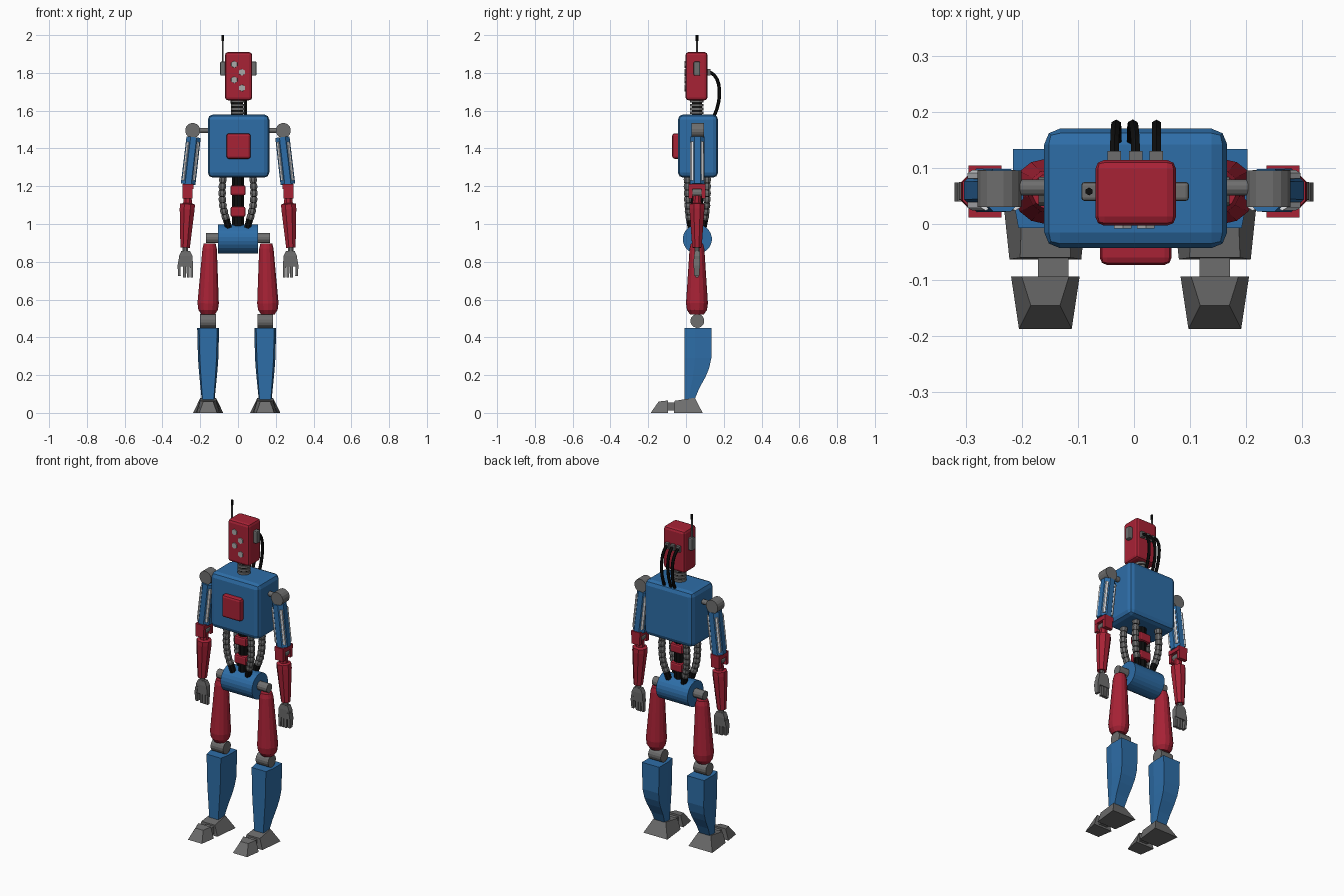
import bpy, bmesh, math
from mathutils import Vector as V

if "Cube" in bpy.data.objects:
    bpy.data.objects.remove(bpy.data.objects["Cube"])


def mat(name, r, g, b):
    m = bpy.data.materials.new(name)
    m.diffuse_color = (r, g, b, 1)
    m.use_nodes = True
    m.node_tree.nodes["Principled BSDF"].inputs["Base Color"].default_value = m.diffuse_color
    return m


BLUE = mat("blue paint", .027, .155, .39)
RED = mat("red paint", .39, .016, .036)
GREY = mat("grey metal", .155, .155, .155)
LIGHT = mat("light metal", .40, .40, .40)
WHITE = mat("white rod", .75, .77, .80)
BLACK = mat("black rubber", .004, .004, .004)
Y = .058   # depth of the body axis


def finish(name, bm, m, mirror=False, shift=0.0):
    bmesh.ops.recalc_face_normals(bm, faces=bm.faces)
    me = bpy.data.meshes.new(name)
    bm.to_mesh(me)
    bm.free()
    me.materials.append(m)
    ob = bpy.data.objects.new(name, me)
    ob.location.x = shift
    bpy.context.collection.objects.link(ob)
    if mirror:
        ob.modifiers.new("mirror", 'MIRROR').use_mirror_merge = False
    return ob


def loft(name, sections, m, mirror=False, shift=0.0):
    """Skin a row of closed sections and cap both ends."""
    bm = bmesh.new()
    rings = [[bm.verts.new(p) for p in s] for s in sections]
    n = len(rings[0])
    for a, b in zip(rings, rings[1:]):
        for i in range(n):
            j = (i + 1) % n
            bm.faces.new((a[i], a[j], b[j], b[i]))
    bm.faces.new(rings[0][::-1])
    bm.faces.new(rings[-1])
    return finish(name, bm, m, mirror, shift)


def tube(name, path, radii, m, sides=8, mirror=False, shift=0.0):
    """Round section swept along a path, with one radius per point."""
    path = [V(p) for p in path]
    sections = []
    for i, (p, r) in enumerate(zip(path, radii)):
        t = (path[min(i + 1, len(path) - 1)] - path[max(i - 1, 0)]).normalized()
        ref = V((0, 1, 0)) if abs(t.x) > .9 else V((1, 0, 0))
        v = t.cross(ref).normalized()
        u = v.cross(t)
        ang = [math.tau * (k + .5) / sides for k in range(sides)]
        sections.append([p + r * (math.cos(a) * u + math.sin(a) * v) for a in ang])
    return loft(name, sections, m, mirror, shift)


def box(name, lo, hi, m, bevel=0.0, mirror=False):
    bm = bmesh.new()
    bmesh.ops.create_cube(bm, size=1)
    for v in bm.verts:
        v.co = [(a + b) / 2 + c * (b - a) for a, b, c in zip(lo, hi, v.co)]
    if bevel:
        bmesh.ops.bevel(bm, geom=bm.edges[:], offset=bevel, segments=2,
                        profile=.5, affect='EDGES')
    return finish(name, bm, m, mirror)


def rect(x0, x1, y0, y1, z):
    return [(x0, y0, z), (x1, y0, z), (x1, y1, z), (x0, y1, z)]


def bezier(a, b, c, d, n):
    a, b, c, d = V(a), V(b), V(c), V(d)
    return [a * (1 - t)**3 + 3 * b * t * (1 - t)**2 + 3 * c * t * t * (1 - t) + d * t**3
            for t in (i / n for i in range(n + 1))]


# Head, ears, face lamps and antenna
box("head", (-.069, -.003, 1.655), (.075, .114, 1.91), RED, .016)
box("left_ear", (-.094, .041, 1.785), (-.06, .075, 1.86), GREY, .006)
box("right_ear", (.066, .041, 1.785), (.098, .075, 1.86), GREY, .006)
tube("antenna", [(-.08, Y, 1.84), (-.08, Y, 1.975)], [.005, .005], GREY, 6)
tube("antenna_tip", [(-.08, Y, 1.97), (-.08, Y, 2.0)], [.007, .007], BLACK, 6)
for x, z in ((-.02, 1.845), (.021, 1.803), (-.02, 1.763), (.021, 1.72)):
    tube("face_lamp", [(x, .01, z), (x, -.008, z)], [.02, .018], LIGHT, 6)

# Ribbed neck
tube("neck_core", [(0, Y, 1.57), (0, Y, 1.67)], [.028, .028], BLACK, 12)
for i in range(4):
    z = 1.583 + i * .02
    tube("neck_ring", [(0, Y, z - .001), (0, Y, z + .013)], [.037, .037], GREY, 12)

# Cables from the back of the head down to the torso
for x, end in ((-.035, -.03), (.003, -.005), (.04, .04)):
    box("cable_socket", (x - .012, .105, 1.785), (x + .012, .13, 1.82), GREY)
    tube("head_cable", bezier((x, .115, 1.805), (x, .18, 1.80), (end, .20, 1.68),
                              (end, .148, 1.57), 9), [.009] * 10, BLACK, 6)

# Torso and chest plate
box("torso", (-.16, -.043, 1.245), (.166, .17, 1.58), BLUE, .028)
box("chest_plate", (-.061, -.073, 1.345), (.067, -.03, 1.48), RED, .013)

# Spine with red vertebrae
tube("spine", [(0, Y, .97), (0, Y, 1.26)], [.033, .033], BLACK, 10)
for z in (1.065, 1.178):
    box("vertebra", (-.04, Y - .042, z - .027), (.04, Y + .042, z + .027), RED, .01)

# Segmented waist hoses, two on each side
for y0, y1 in ((.008, .025), (.112, .092)):
    path = bezier((.078, y0, 1.255), (.09, y0, 1.15), (.085, y0, 1.07), (.05, y1, .995), 8)
    tube("waist_hose_core", path, [.015] * 9, BLACK, 8, True)
    for a, b in zip(path[:-1], path[1:-1]):
        tube("waist_hose_segment", [a.lerp(b, .06), a.lerp(b, .5), a.lerp(b, .94)],
             [.019, .022, .019], GREY, 8, True)
    tube("waist_hose_end", [path[-2], path[-1] - V((0, 0, .015))], [.02, .018], BLACK, 8, True)

# Pelvis and hips
tube("pelvis", [(-.105, .06, .92), (.105, .06, .92)], [.077, .077], BLUE, 24)
tube("hip_joint", [(.1, Y, .925), (.17, Y, .925)], [.027, .027], GREY, 12, True)

# Shoulders
tube("shoulder_axle", [(.15, .065, 1.495), (.215, .065, 1.495)], [.015, .015], GREY, 12, True)
tube("shoulder_joint", [(.24, .03, 1.495), (.24, .095, 1.495)], [.04, .04], GREY, 16, True)

# Upper arm with rods let into its slanted faces
top, low = V((.235, .06, 1.46)), V((.264, .06, 1.21))
tube("upper_arm", [top, low], [.041, .042], BLUE, 8, True)
for sx in (-1, 1):
    for sy in (-1, 1):
        o = V((sx, sy, 0)) * .0262
        tube("arm_rod", [top.lerp(low, .1) + o, top.lerp(low, .92) + o],
             [.010, .010], WHITE, 6, True)

# Elbow fork and pin
box("elbow_bridge", (.236, .012, 1.185), (.295, .104, 1.212), RED, 0, True)
for y in (.012, .082):
    box("elbow_fork", (.24, y, 1.135), (.294, y + .022, 1.19), RED, 0, True)
tube("elbow_pin", [(.266, .03, 1.165), (.266, .086, 1.165)], [.022, .022], GREY, 12, True)

# Forearm, wrist and hand
tube("forearm", [(.266, Y, 1.15), (.267, Y, 1.11), (.267, Y, 1.105), (.269, Y, 1.08),
                 (.28, Y, .875)], [.022, .025, .042, .043, .027], RED, 8, True)
tube("wrist", [(.279, Y, .89), (.279, Y, .845)], [.015, .015], GREY, 8, True)
loft("palm", [rect(.254, .3, .045, .073, .857), rect(.241, .312, .043, .075, .83),
              rect(.238, .312, .045, .073, .775)], GREY, True)
for x in (.245, .264, .283):
    loft("finger", [rect(x - .008, x + .008, .049, .069, .78),
                    rect(x - .007, x + .007, .049, .067, .718)], GREY, True)
loft("thumb", [rect(.3, .314, .04, .074, .815), rect(.305, .32, .04, .074, .78),
               rect(.303, .317, .044, .07, .725)], GREY, True)

# Thighs and knees
tube("thigh", [(.158, Y, .52), (.158, Y, .545), (.158, Y, .58), (.15, Y, .87), (.15, Y, .897)],
     [.036, .053, .058, .039, .032], RED, 14, True)
tube("knee_joint", [(.109, .06, .487), (.193, .06, .487)], [.037, .037], GREY, 16, True, -.007)

# Shins: flat front, calf curving in towards the ankle
C = .151
shin = []
for z, back, wf, wb in ((.07, .045, .03, .034), (.13, .07, .034, .04), (.19, .103, .038, .046),
                        (.235, .122, .041, .05), (.29, .134, .044, .054), (.45, .134, .048, .058)):
    shin.append([(C - wf, -.007, z), (C + wf, -.007, z), (C + wb, back * .35, z),
                 (C + wb, back, z), (C - wb, back, z), (C - wb, back * .35, z)])
loft("shin", shin, BLUE, True, -.007)

# Feet: heel block, link and toe block
loft("heel", [
    [(C - .064, -.063, 0), (C + .064, -.063, 0), (C + .08, .088, 0), (C - .08, .088, 0)],
    [(C - .045, -.06, .064), (C + .045, -.06, .064), (C + .041, -.005, .08), (C - .041, -.005, .08)],
    [(C - .043, -.01, .079), (C + .043, -.01, .079), (C + .041, .047, .08), (C - .041, .047, .08)],
][:1] + [[(C - .045, -.06, .064), (C + .045, -.06, .064),
          (C + .041, .047, .08), (C - .041, .047, .08)]], GREY, True, -.007)
box("foot_link", (C - .034, -.1, .012), (C + .02, -.05, .055), GREY, 0, True)
loft("toe", [
    [(C - .047, -.187, 0), (C + .047, -.187, 0), (C + .061, -.094, 0), (C - .061, -.094, 0)],
    [(C - .026, -.145, .06), (C + .026, -.145, .06), (C + .042, -.094, .066), (C - .042, -.094, .066)],
], GREY, True, -.007)
